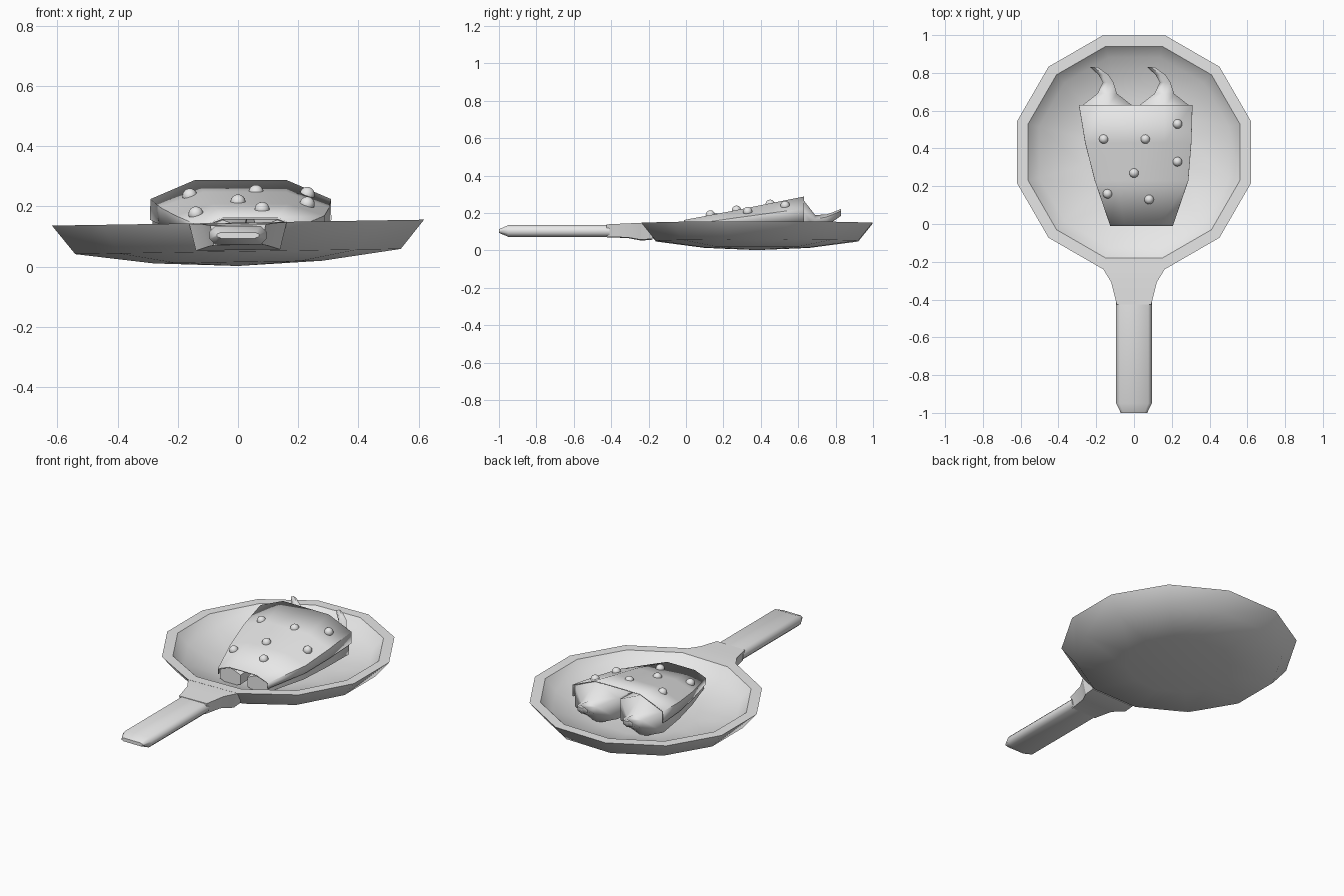
import bpy
import math
from mathutils import Vector

cube = bpy.data.objects.get("Cube")
if cube:
    bpy.data.objects.remove(cube, do_unlink=True)

grey = bpy.data.materials.new("plain_grey")
grey.use_nodes = True
grey.diffuse_color = (0.8, 0.8, 0.8, 1)
grey.node_tree.nodes["Principled BSDF"].inputs["Base Color"].default_value = (0.8, 0.8, 0.8, 1)


def finish(obj, angle):
    """Colour an object and smooth its soft edges."""
    obj.data.materials.append(grey)
    bpy.ops.object.select_all(action='DESELECT')
    obj.select_set(True)
    bpy.context.view_layer.objects.active = obj
    bpy.ops.object.mode_set(mode='EDIT')
    bpy.ops.mesh.select_all(action='SELECT')
    bpy.ops.mesh.remove_doubles(threshold=0.0005)
    bpy.ops.mesh.normals_make_consistent(inside=False)
    bpy.ops.object.mode_set(mode='OBJECT')
    bpy.ops.object.shade_smooth_by_angle(angle=math.radians(angle))
    return obj


def loft(name, rings, closed=True, caps=True, angle=35):
    """Skin a row of equal-sized point rings."""
    n = len(rings[0])
    verts = [p for ring in rings for p in ring]
    faces = []
    for r in range(len(rings) - 1):
        for i in range(n if closed else n - 1):
            j = (i + 1) % n
            faces.append((r * n + i, r * n + j, (r + 1) * n + j, (r + 1) * n + i))
    if caps:
        faces.append(tuple(range(n)))
        faces.append(tuple(range((len(rings) - 1) * n, len(rings) * n)))
    mesh = bpy.data.meshes.new(name)
    mesh.from_pydata(verts, [], faces)
    obj = bpy.data.objects.new(name, mesh)
    bpy.context.collection.objects.link(obj)
    return finish(obj, angle)


# Pan: twelve-sided shell, leaning a little to one side
PAN_Y, TILT = 0.38, 0.016
profile = [(0.0, 0.002), (0.29, 0.015), (0.56, 0.05), (0.64, 0.146),
           (0.58, 0.146), (0.52, 0.085), (0.28, 0.042), (0.0, 0.028)]
pan_rings = []
for radius, z in profile:
    ring = []
    for i in range(12):
        a = math.radians(15 + 30 * i)
        x = radius * math.cos(a)
        ring.append(Vector((x, PAN_Y + radius * math.sin(a), z + TILT * x)))
    pan_rings.append(ring)
loft("pan", pan_rings, caps=False, angle=45)

# Neck: flared block between pan and handle
neck = [(-0.18, 0.16, 0.14, 0.06, 0.144), (-0.24, 0.162, 0.14, 0.055, 0.145),
        (-0.31, 0.12, 0.10, 0.068, 0.143), (-0.425, 0.092, 0.08, 0.072, 0.138)]
loft("neck", [[Vector((x, y, z + TILT * x)) for x, z in
               ((-top, z1), (top, z1), (low, z0), (-low, z0))]
              for y, top, low, z0, z1 in neck], angle=25)

# Handle: flat bar with bevelled edges and a tapered tip
handle = [(-0.41, 0.094, 0.031), (-0.95, 0.094, 0.031), (-1.0, 0.07, 0.01)]
loft("handle", [[Vector((sx * w * kx, y, 0.104 + sz * h * kz)) for sx, sz, kx, kz in
                 ((-1, 1, 0.8, 1), (1, 1, 0.8, 1), (1, 1, 1, 0.4), (1, -1, 1, 0.4),
                  (1, -1, 0.8, 1), (-1, -1, 0.8, 1), (-1, -1, 1, 0.4), (-1, 1, 1, 0.4))]
                for y, w, h in handle], angle=50)

# Vegetables: six-sided tapering bodies with bent stems
stations = [(0.0, 0.10, 0.068, 0.055), (0.22, 0.125, 0.115, 0.075),
            (0.42, 0.14, 0.136, 0.10), (0.62, 0.155, 0.142, 0.125)]
stem = [(0.69, 0.0, 0.145, 0.052, 0.045), (0.75, 0.005, 0.165, 0.028, 0.027),
        (0.79, -0.02, 0.182, 0.026, 0.024), (0.83, -0.07, 0.204, 0.02, 0.018)]
centres = {"left": (0.13, 0.165, 0.16, 0.16), "right": (-0.05, -0.085, -0.115, -0.142)}


def hexagon(x, y, z, half_width, half_height):
    return [Vector((x + half_width * math.sin(math.radians(60 * i)) / math.sin(math.radians(60)),
                    y, z + half_height * math.cos(math.radians(60 * i)))) for i in range(6)]


for side, xs in centres.items():
    rings = [hexagon(x, y, z, w, h) for x, (y, z, w, h) in zip(xs, stations)]
    rings += [hexagon(xs[-1] + dx, y, z, w, h) for y, dx, z, w, h in stem]
    loft(side + "_vegetable", rings, angle=62)

# Topping: thin sheet draped over both bodies
sheet = []
for (y, z, w, h), left, right in zip(stations, centres["left"], centres["right"]):
    y = -0.01 if y == 0 else y + 0.01
    gap = 0.005
    high, shoulder = z + h + gap, z + h / 2 + gap
    sheet.append([Vector((x, y, zz)) for x, zz in
                  ((right - w - gap, z), (right - w - gap, shoulder), (right, high),
                   (left, high), (left + w + gap, shoulder), (left + w + gap, z))])
topping = loft("topping_sheet", sheet, closed=False, caps=False, angle=30)
solid = topping.modifiers.new("thickness", 'SOLIDIFY')
solid.thickness = 0.006
solid.offset = 0

# Beads scattered over the topping
beads = [(-0.16, 0.45, 0.235), (0.06, 0.45, 0.247), (0.23, 0.53, 0.24), (0.23, 0.33, 0.208),
         (0.0, 0.27, 0.215), (-0.14, 0.16, 0.175), (0.08, 0.13, 0.19)]
for spot in beads:
    bpy.ops.mesh.primitive_uv_sphere_add(segments=16, ring_count=8, radius=0.025, location=spot)
    bead = bpy.context.object
    bead.name = "bead"
    finish(bead, 60)
